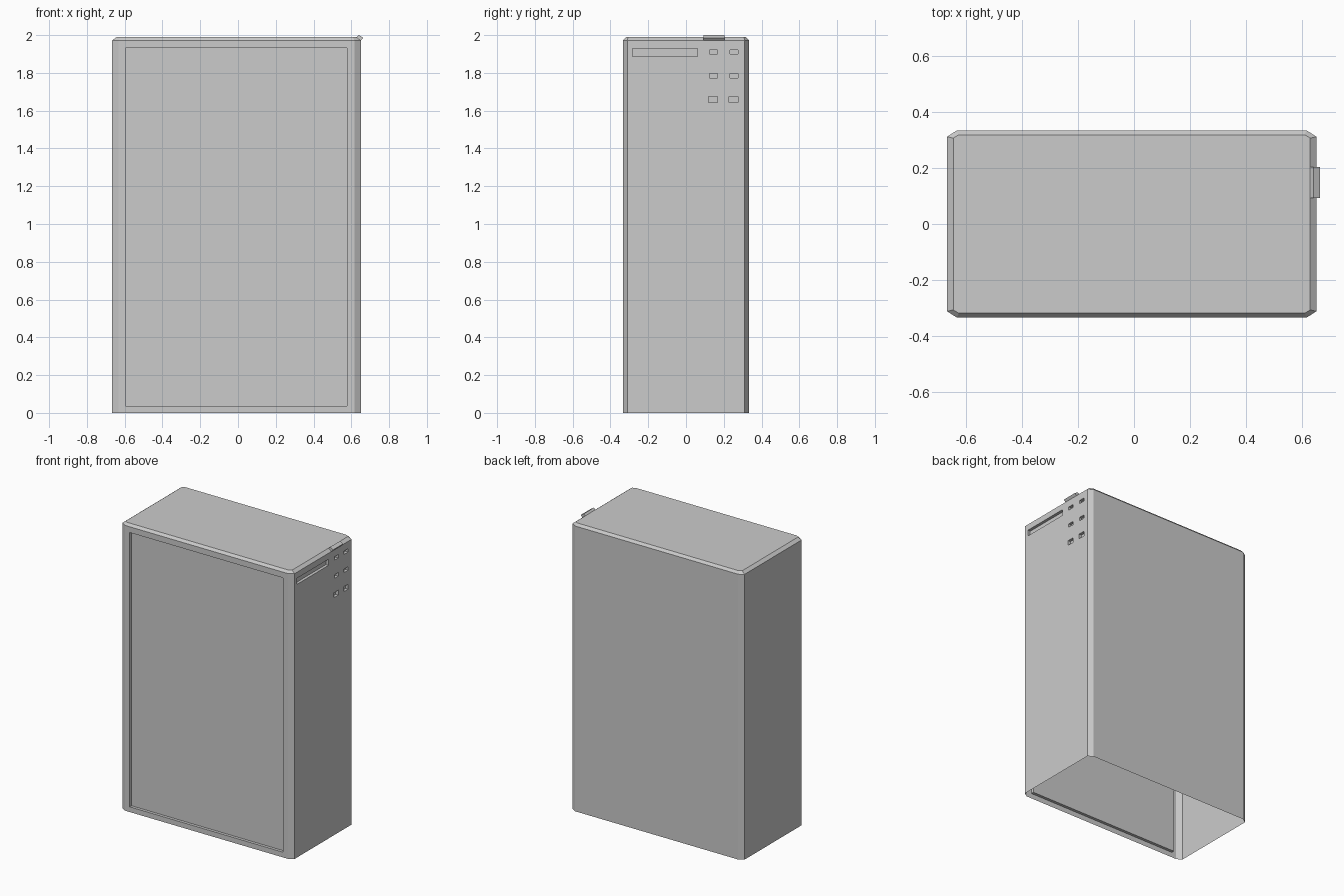
import bpy, bmesh

if "Cube" in bpy.data.objects:
    bpy.data.objects.remove(bpy.data.objects["Cube"])

CX = -0.008           # body centre in x (the top tab overhangs on the right)
HX, HY = 0.658, 0.333
RIGHT = CX + HX
DEPTH = 0.02


def make_object(name, bm):
    bmesh.ops.recalc_face_normals(bm, faces=bm.faces)
    mesh = bpy.data.meshes.new(name)
    bm.to_mesh(mesh)
    bm.free()
    obj = bpy.data.objects.new(name, mesh)
    bpy.context.collection.objects.link(obj)
    return obj


def octagon(bm, hx, hy, cx, cy, z):
    pts = [(hx - cx, -hy), (hx, -hy + cy), (hx, hy - cy), (hx - cx, hy),
           (-hx + cx, hy), (-hx, hy - cy), (-hx, -hy + cy), (-hx + cx, -hy)]
    return [bm.verts.new((CX + x, y, z)) for x, y in pts]


def loft(bm, rings):
    for a, b in zip(rings, rings[1:]):
        n = len(a)
        for i in range(n):
            bm.faces.new((a[i], a[(i + 1) % n], b[(i + 1) % n], b[i]))
    bm.faces.new(rings[0][::-1])
    bm.faces.new(rings[-1])


def box(bm, lo, hi):
    rings = [[bm.verts.new((x, y, z)) for x, y in
              ((lo[0], lo[1]), (hi[0], lo[1]), (hi[0], hi[1]), (lo[0], hi[1]))]
             for z in (lo[2], hi[2])]
    loft(bm, rings)


# Cabinet body with chamfered corners and top
bm = bmesh.new()
loft(bm, [octagon(bm, HX, HY, 0.034, 0.022, 0.0),
          octagon(bm, HX, HY, 0.034, 0.022, 1.972),
          octagon(bm, HX - 0.022, HY - 0.015, 0.02, 0.012, 1.989)])
body = make_object("cabinet_body", bm)

# Recess cutters: front panel, long slot and six small ports
bm = bmesh.new()
box(bm, (-0.595, -HY - 0.1, 0.036), (0.578, -HY + DEPTH, 1.932))
slots = [(-0.282, 0.061, 1.888, 1.93)]
for z0, z1, grow in ((1.899, 1.922, 0), (1.773, 1.797, 0), (1.642, 1.676, 0.005)):
    slots += [(0.125 - grow, 0.167, z0, z1), (0.232 - grow, 0.275, z0, z1)]
for y0, y1, z0, z1 in slots:
    box(bm, (RIGHT - DEPTH, y0, z0), (RIGHT + 0.1, y1, z1))
cutter = make_object("recess_cutter", bm)
cutter.hide_render = True

mod = body.modifiers.new("recesses", 'BOOLEAN')
mod.operation = 'DIFFERENCE'
mod.solver = 'EXACT'
mod.object = cutter
bpy.context.view_layer.objects.active = body
bpy.ops.object.modifier_apply(modifier=mod.name)
bpy.data.objects.remove(cutter)

# Open underside
bm = bmesh.new()
bm.from_mesh(body.data)
under = [f for f in bm.faces if all(v.co.z < 0.001 for v in f.verts)]
bmesh.ops.delete(bm, geom=under, context='FACES')
bm.to_mesh(body.data)
bm.free()

# Small tab sitting on the right top chamfer
profile = [(0.627, 1.988), (0.650, 1.971), (0.663, 1.986), (0.640, 2.0)]
bm = bmesh.new()
loft(bm, [[bm.verts.new((x, y, z)) for x, z in profile] for y in (0.092, 0.203)])
make_object("top_tab", bm)
